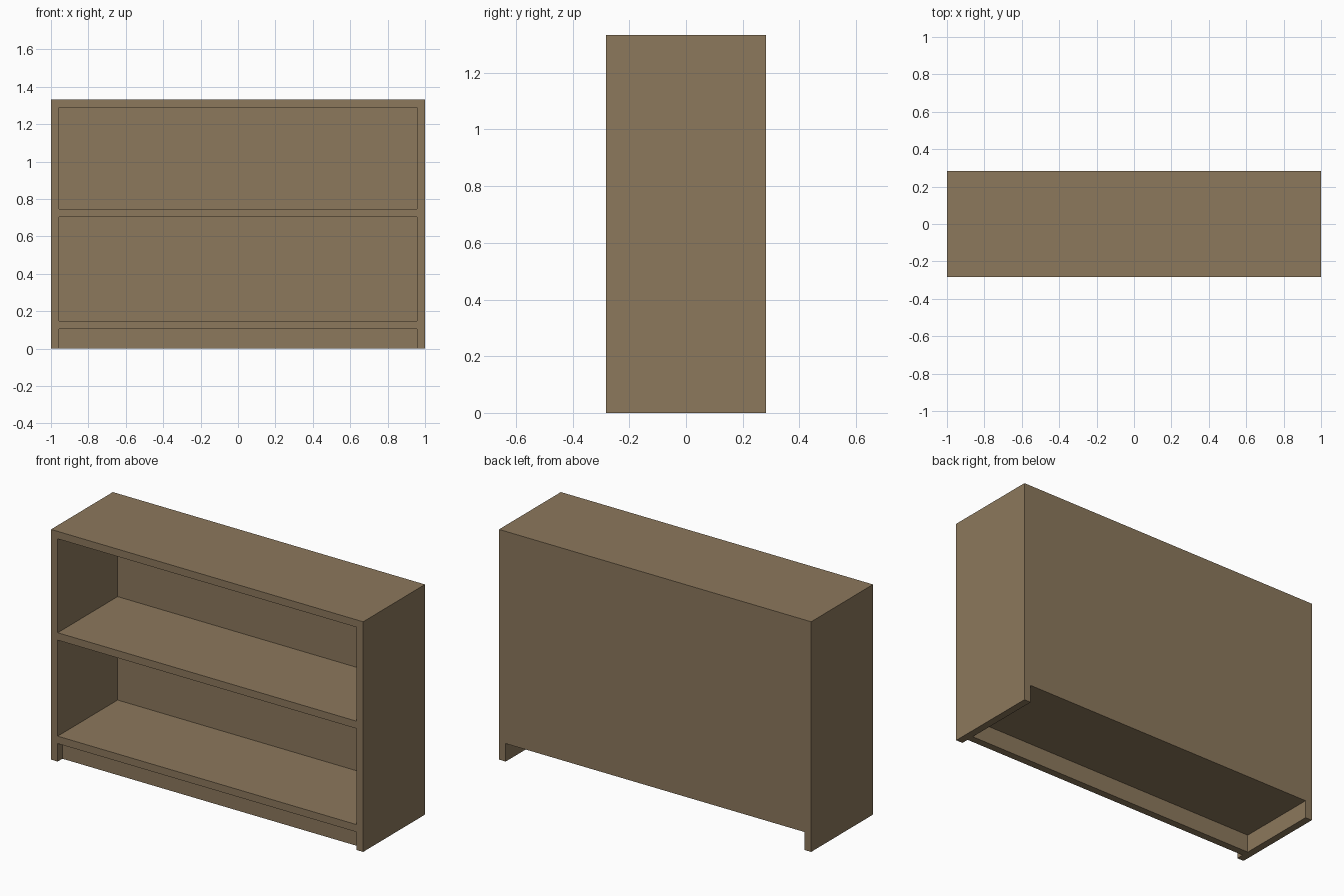
import bpy

if "Cube" in bpy.data.objects:
    bpy.data.objects.remove(bpy.data.objects["Cube"], do_unlink=True)

# Overall size and board thickness
HALF_W, HALF_D, HEIGHT = 1.0, 0.283, 1.333
BOARD, BACK = 0.043, 0.018
INNER = HALF_W - BOARD
BACK_Y = HALF_D - BACK
BASE_Z, MIDDLE_Z = 0.104, 0.703

wood = bpy.data.materials.new("brown wood")
wood.use_nodes = True
colour = (0.262, 0.188, 0.107, 1.0)
wood.diffuse_color = colour
wood.node_tree.nodes["Principled BSDF"].inputs["Base Color"].default_value = colour


def board(name, low, high):
    """Box between two opposite corners."""
    bpy.ops.mesh.primitive_cube_add(size=1)
    obj = bpy.context.object
    obj.name = name
    for v in obj.data.vertices:
        v.co = [l if c < 0 else h for c, l, h in zip(v.co, low, high)]
    obj.data.materials.append(wood)
    return obj


# Side panels
board("left_side", (INNER, -HALF_D, 0), (HALF_W, HALF_D, HEIGHT))
board("right_side", (-HALF_W, -HALF_D, 0), (-INNER, HALF_D, HEIGHT))

# Top and shelves, flush with the front
for name, z in (("bottom_shelf", BASE_Z), ("middle_shelf", MIDDLE_Z)):
    board(name, (-INNER, -HALF_D, z), (INNER, BACK_Y, z + BOARD))
board("top_board", (-INNER, -HALF_D, HEIGHT - BOARD), (INNER, HALF_D, HEIGHT))

# Back panel stops above the floor
board("back_panel", (-INNER, BACK_Y, BASE_Z), (INNER, HALF_D, HEIGHT - BOARD))

# Recessed kick board
kick_y = -HALF_D + BOARD
board("kick_board", (-INNER, kick_y, 0), (INNER, kick_y + BOARD, BASE_Z))
